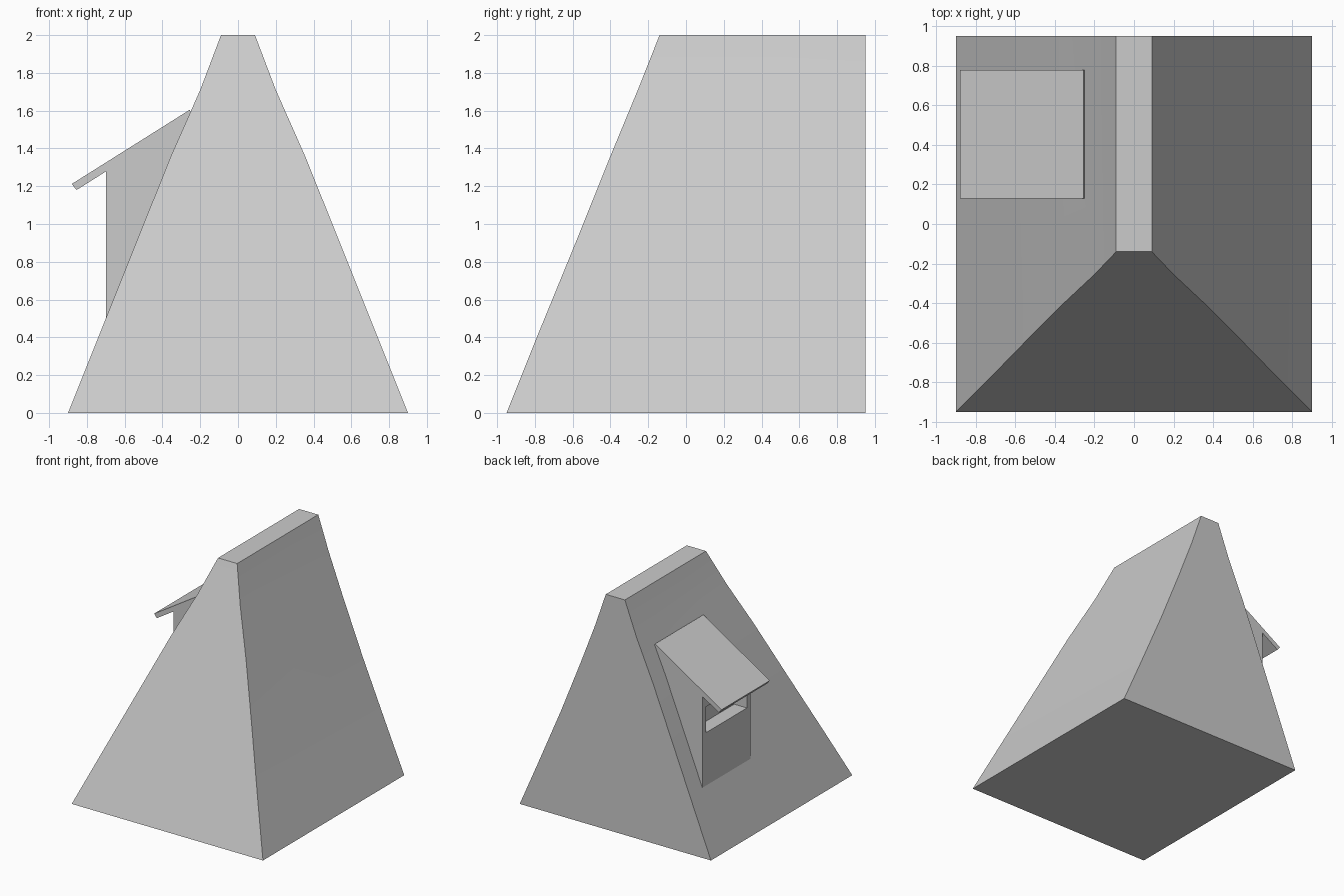
import bpy, bmesh

cube = bpy.data.objects.get("Cube")
if cube:
    bpy.data.objects.remove(cube, do_unlink=True)

grey = bpy.data.materials.new("plain_grey")
grey.use_nodes = True
colour = (0.6, 0.6, 0.6, 1)
grey.diffuse_color = colour
grey.node_tree.nodes["Principled BSDF"].inputs["Base Color"].default_value = colour


def finish(name, bm):
    bmesh.ops.recalc_face_normals(bm, faces=bm.faces)
    mesh = bpy.data.meshes.new(name)
    bm.to_mesh(mesh)
    bm.free()
    mesh.materials.append(grey)
    obj = bpy.data.objects.new(name, mesh)
    bpy.context.collection.objects.link(obj)
    return obj


def extrude_y(name, profile, y0, y1):
    """Prism from an x-z profile, running from y0 to y1."""
    bm = bmesh.new()
    face = bm.faces.new([bm.verts.new((x, y0, z)) for x, z in profile])
    out = bmesh.ops.extrude_face_region(bm, geom=[face])
    moved = [v for v in out["geom"] if isinstance(v, bmesh.types.BMVert)]
    bmesh.ops.translate(bm, verts=moved, vec=(0, y1 - y0, 0))
    return finish(name, bm)


def activate(obj):
    bpy.ops.object.select_all(action='DESELECT')
    obj.select_set(True)
    bpy.context.view_layer.objects.active = obj


# Steep hipped body: stacked rings, the left back edge bowing slightly inward
back = 0.95
levels = [  # height, half width, front y, inward bow
    (0, 0.9, -0.95, 0), (0.4, 0.74, -0.79, 0.015), (0.9, 0.54, -0.585, 0.03),
    (1.36, 0.355, -0.4, 0.03), (1.71, 0.2, -0.255, 0.01), (2, 0.09, -0.14, 0)]
bm = bmesh.new()
rings = [[bm.verts.new(p) for p in
          ((-w, f, z), (w, f, z), (w - bow, back, z), (-w, back, z))]
         for z, w, f, bow in levels]
for low, high in zip(rings, rings[1:]):
    for i in range(4):
        j = (i + 1) % 4
        bm.faces.new((low[i], low[j], high[j], high[i]))
bm.faces.new(rings[0])
bm.faces.new(rings[-1])
body = finish("roof_body", bm)

# Dormer box with a recessed window in its outer wall
y0, y1 = 0.13, 0.78
dormer = extrude_y("dormer_walls", [(-0.7, 0.5), (-0.7, 1.278), (-0.24, 1.567)], y0, y1)
cutter = extrude_y("window_cutter",
                   [(-0.8, 0.95), (-0.58, 0.95), (-0.58, 1.17), (-0.8, 1.17)],
                   y0 + 0.05, y1 - 0.05)
cutter.hide_render = True
cut = dormer.modifiers.new("window", 'BOOLEAN')
cut.operation = 'DIFFERENCE'
cut.object = cutter
activate(dormer)
bpy.ops.object.modifier_apply(modifier=cut.name)
bpy.data.objects.remove(cutter, do_unlink=True)

# Sloping dormer roof slab
slab = extrude_y("dormer_roof", [(-0.88, 1.212), (-0.855, 1.18),
                                 (-0.24, 1.567), (-0.255, 1.605)], y0, y1)

for obj in (body, dormer, slab):
    activate(obj)
    bpy.ops.object.shade_smooth_by_angle(angle=0.5)
